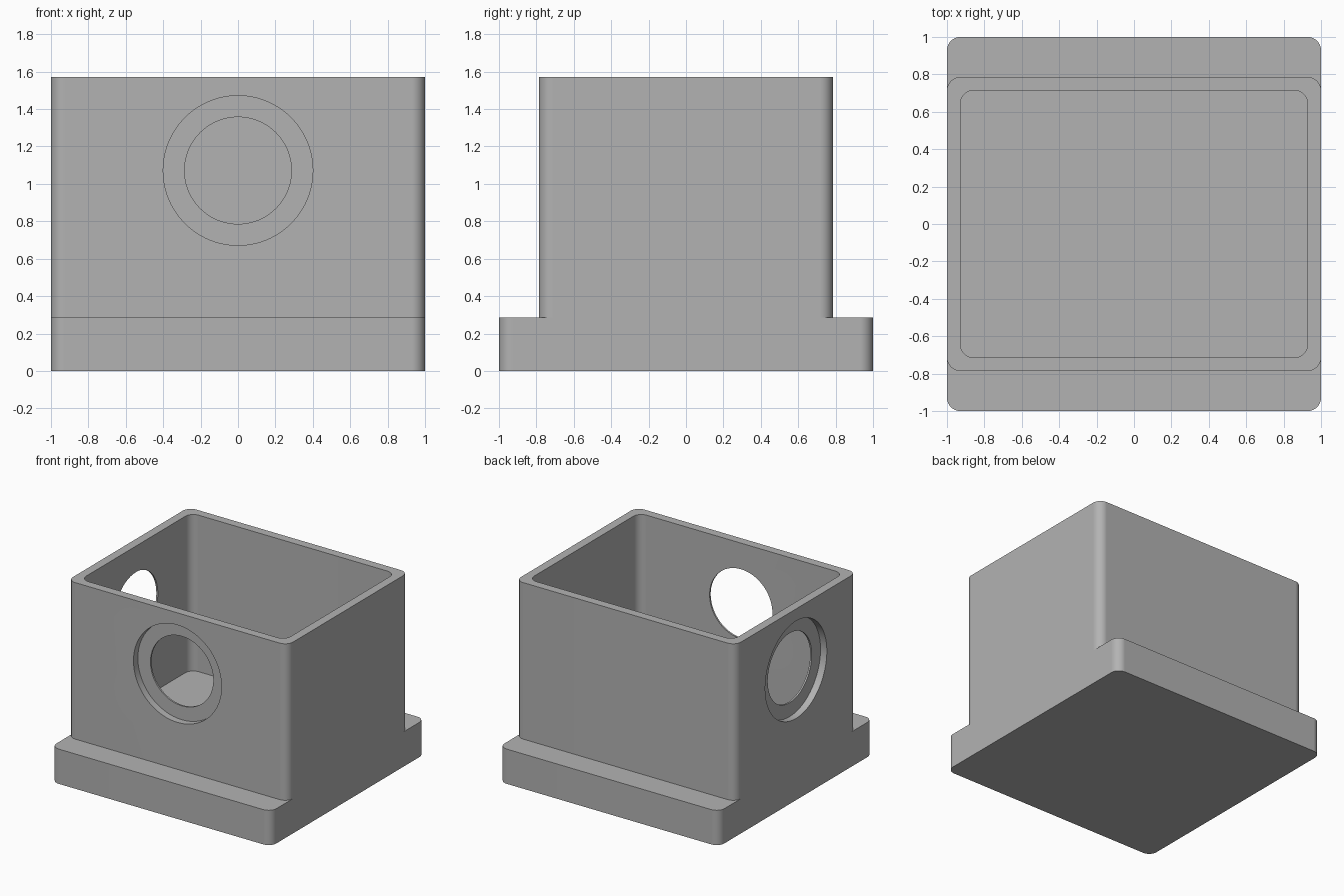
import bpy, bmesh, math
from mathutils import Matrix

default = bpy.data.objects.get("Cube")
if default:
    bpy.data.objects.remove(default, do_unlink=True)

U = 1 / 14            # design module: the wall is one module thick
BASE_H = 4 * U
TOP = 22 * U
BORE_Z = 15 * U

grey = bpy.data.materials.new("plain_grey")
grey.use_nodes = True
grey.diffuse_color = (0.45, 0.45, 0.45, 1)
grey.node_tree.nodes["Principled BSDF"].inputs["Base Color"].default_value = grey.diffuse_color


def add_object(name, bm):
    bmesh.ops.recalc_face_normals(bm, faces=bm.faces)
    mesh = bpy.data.meshes.new(name)
    bm.to_mesh(mesh)
    bm.free()
    mesh.materials.append(grey)
    ob = bpy.data.objects.new(name, mesh)
    bpy.context.collection.objects.link(ob)
    return ob


def rounded_block(name, half_x, half_y, z0, z1, radius=U, steps=8):
    """Upright block with rounded vertical corners."""
    bm = bmesh.new()
    ring = []
    for quarter, (sx, sy) in enumerate([(1, 1), (-1, 1), (-1, -1), (1, -1)]):
        for i in range(steps + 1):
            a = (quarter + i / steps) * math.pi / 2
            ring.append(bm.verts.new((sx * (half_x - radius) + radius * math.cos(a),
                                      sy * (half_y - radius) + radius * math.sin(a), z0)))
    face = bm.faces.new(ring)
    out = bmesh.ops.extrude_face_region(bm, geom=[face], use_keep_orig=True)
    top = [g for g in out["geom"] if isinstance(g, bmesh.types.BMVert)]
    bmesh.ops.translate(bm, verts=top, vec=(0, 0, z1 - z0))
    return add_object(name, bm)


def bore(name, radius, near, far, turn):
    """Cylinder facing the front, turned about z, spanning two distances from the axis."""
    bm = bmesh.new()
    place = (Matrix.Rotation(turn, 4, "Z")
             @ Matrix.Translation((0, -(near + far) / 2, BORE_Z))
             @ Matrix.Rotation(math.pi / 2, 4, "X"))
    bmesh.ops.create_cone(bm, cap_ends=True, segments=96, radius1=radius,
                          radius2=radius, depth=far - near, matrix=place)
    return add_object(name, bm)


def combine(target, tool, operation):
    mod = target.modifiers.new(tool.name, "BOOLEAN")
    mod.operation = operation
    mod.solver = "EXACT"
    mod.object = tool
    bpy.context.view_layer.objects.active = target
    bpy.ops.object.modifier_apply(modifier=mod.name)
    bpy.data.objects.remove(tool, do_unlink=True)


# Base plate and upright box, joined into one body
housing = rounded_block("housing", 1, 1, 0, BASE_H)
combine(housing, rounded_block("box", 1, 11 * U, BASE_H / 2, TOP), "UNION")

# Open cavity down to the top of the base
combine(housing, rounded_block("cavity", 13 * U, 10 * U, BASE_H, TOP + 0.2), "DIFFERENCE")

# Stepped round openings in the front wall and the -x wall
for side, wall, turn in (("front", 11 * U, 0), ("side", 1, -math.pi / 2)):
    combine(housing, bore(side + "_hole", 4 * U, wall - 0.2, wall + 0.2, turn), "DIFFERENCE")
    combine(housing, bore(side + "_recess", 5.6 * U, wall - 0.8 * U, wall + 0.2, turn), "DIFFERENCE")

# Smooth fillets, crisp edges
bpy.ops.object.select_all(action="DESELECT")
housing.select_set(True)
bpy.context.view_layer.objects.active = housing
bpy.ops.object.shade_smooth_by_angle(angle=math.radians(30))
normals = housing.modifiers.new("flat_sides", "WEIGHTED_NORMAL")
normals.keep_sharp = True
